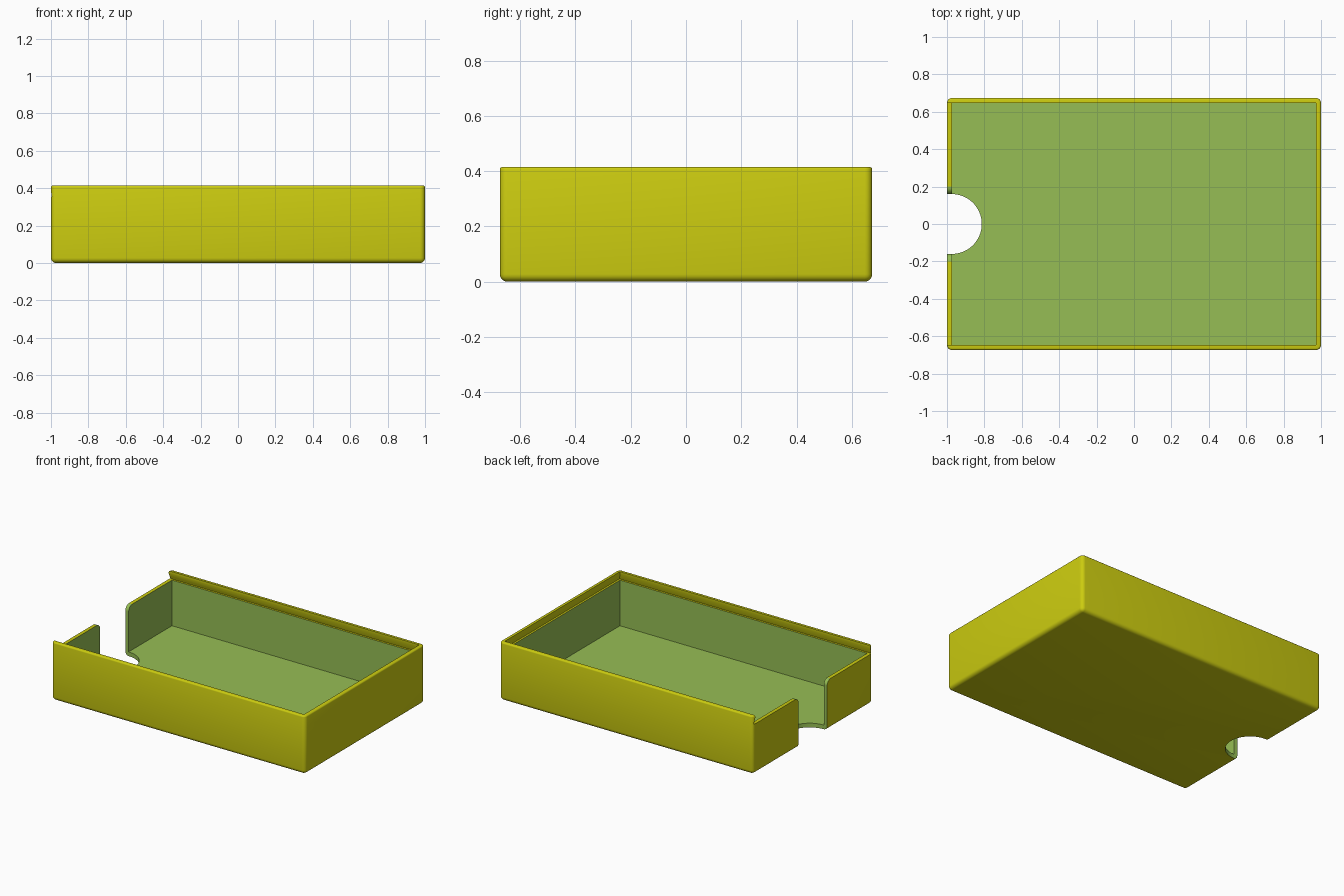
import bpy, bmesh, math

if "Cube" in bpy.data.objects:
    bpy.data.objects.remove(bpy.data.objects["Cube"])

HX, HY, H = 1.0, 0.674, 0.415      # outer half sizes and height
WALL, FLOOR = 0.026, 0.03
IX, IY = HX - WALL, HY - WALL      # inner half sizes
GROOVE_Z, LIP_Z, UNDERCUT = 0.355, 0.397, 0.014
NOTCH_R, CORNER_R = 0.16, 0.04


def material(name, color):
    m = bpy.data.materials.new(name)
    m.diffuse_color = (*color, 1)
    m.use_nodes = True
    m.node_tree.nodes["Principled BSDF"].inputs["Base Color"].default_value = m.diffuse_color
    return m


MATS = [material("yellow shell", (0.604, 0.604, 0.005)),
        material("green inside", (0.305, 0.515, 0.089))]


def make(name, bm, index):
    bmesh.ops.recalc_face_normals(bm, faces=bm.faces)
    mesh = bpy.data.meshes.new(name)
    for f in bm.faces:
        f.material_index = index
    bm.to_mesh(mesh)
    bm.free()
    for m in MATS:
        mesh.materials.append(m)
    ob = bpy.data.objects.new(name, mesh)
    bpy.context.collection.objects.link(ob)
    return ob


def loft(name, rings, index):
    """Closed solid through matching rings of points."""
    bm = bmesh.new()
    vs = [[bm.verts.new(p) for p in r] for r in rings]
    n = len(vs[0])
    for a, b in zip(vs, vs[1:]):
        for i in range(n):
            j = (i + 1) % n
            bm.faces.new((a[i], a[j], b[j], b[i]))
    bm.faces.new(vs[0])
    bm.faces.new(vs[-1])
    return make(name, bm, index)


def rect(x0, x1, y, z):
    return [(x0, -y, z), (x1, -y, z), (x1, y, z), (x0, y, z)]


# Outer block with rounded sides and bottom, and a finer rounding on the rim
bm = bmesh.new()
bmesh.ops.create_cube(bm, size=1)
for v in bm.verts:
    v.co = (v.co.x * 2 * HX, v.co.y * 2 * HY, (v.co.z + 0.5) * H)
edges = [e for e in bm.edges if not all(v.co.z > H - 0.001 for v in e.verts)]
bmesh.ops.bevel(bm, geom=edges, offset=0.027, segments=5, profile=0.5,
                affect='EDGES', clamp_overlap=True)
edges = [e for e in bm.edges if all(v.co.z > H - 0.001 for v in e.verts)]
bmesh.ops.bevel(bm, geom=edges, offset=0.01, segments=3, profile=0.5,
                affect='EDGES', clamp_overlap=True)
tray = make("tray", bm, 0)

# Main cavity
cavity = loft("cavity_cutter", [rect(-IX, IX, IY, FLOOR),
                                rect(-IX, IX, IY, GROOVE_Z + 0.01)], 1)

# Undercut channel for a sliding lid, open at the left end
channel = loft("channel_cutter", [
    rect(-1.2, IX + UNDERCUT, IY + UNDERCUT, GROOVE_Z),
    rect(-1.2, IX, IY, LIP_Z),
    rect(-1.2, IX, IY, 0.6)], 0)

# Round thumb notch through the left wall and floor
plan = [(-1.2, NOTCH_R), (-1.2, -NOTCH_R)]
for i in range(33):
    a = -math.pi / 2 + math.pi * i / 32
    plan.append((-IX + NOTCH_R * math.cos(a), NOTCH_R * math.sin(a)))
notch = loft("notch_cutter", [[(x, y, z) for x, y in plan]
                              for z in (-0.1, GROOVE_Z + 0.02)], 1)

# Rounded upper corners of the left wall beside the notch
side = []
for i in range(9):
    a = math.pi / 2 * i / 8
    side.append((NOTCH_R + CORNER_R * (1 - math.cos(a)),
                 GROOVE_Z - CORNER_R * (1 - math.sin(a))))
side.append((NOTCH_R + CORNER_R, GROOVE_Z + 0.02))
outline = side + [(-y, z) for y, z in reversed(side)]
corners = loft("corner_cutter", [[(x, y, z) for y, z in outline]
                                 for x in (-1.1, -IX + 0.01)], 1)

# Carve the tray and discard the cutters
bpy.context.view_layer.objects.active = tray
tray.select_set(True)
for cutter in (cavity, channel, notch, corners):
    cutter.hide_render = True
    mod = tray.modifiers.new(cutter.name, 'BOOLEAN')
    mod.operation = 'DIFFERENCE'
    mod.solver = 'EXACT'
    mod.object = cutter
    bpy.ops.object.modifier_apply(modifier=mod.name)
    bpy.data.objects.remove(cutter)

bpy.ops.object.shade_smooth_by_angle(angle=math.radians(32))
